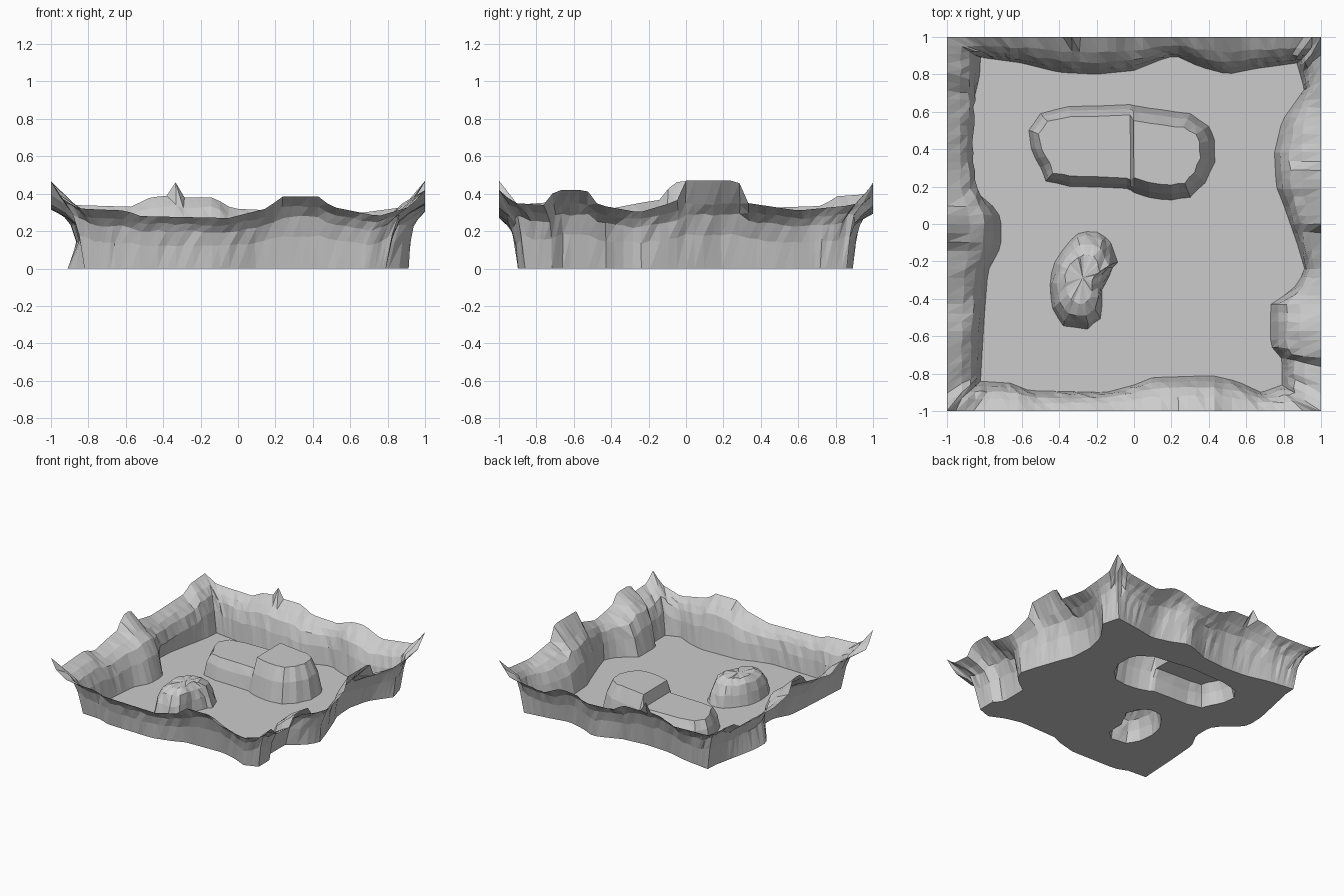
import bpy, bmesh, random
from mathutils import Vector

if "Cube" in bpy.data.objects:
    bpy.data.objects.remove(bpy.data.objects["Cube"])
random.seed(4)


def lerp_table(table, t):
    # piecewise linear lookup
    if t <= table[0][0]:
        return table[0][1]
    for (a, u), (b, v) in zip(table, table[1:]):
        if t <= b:
            return u + (v - u) * (t - a) / (b - a)
    return table[-1][1]


def refine(loop, n=2, jitter=0.005):
    # add points along a closed outline and roughen it
    out = []
    for a, b in zip(loop, loop[1:] + loop[:1]):
        for i in range(n):
            p = Vector(a).lerp(Vector(b), i / n)
            out.append(Vector((p.x + random.uniform(-jitter, jitter),
                               p.y + random.uniform(-jitter, jitter), 0)))
    return out


def finish(name, bm):
    bmesh.ops.recalc_face_normals(bm, faces=bm.faces)
    if sum(f.normal.z * f.calc_area() for f in bm.faces) < 0:
        bmesh.ops.reverse_faces(bm, faces=bm.faces)
    me = bpy.data.meshes.new(name)
    bm.to_mesh(me)
    bm.free()
    ob = bpy.data.objects.new(name, me)
    bpy.context.collection.objects.link(ob)
    return ob


def skin(name, rings, cap=False):
    # bridge equal-length closed rings
    bm = bmesh.new()
    vs = [[bm.verts.new(p) for p in r] for r in rings]
    n = len(rings[0])
    for lo, hi in zip(vs, vs[1:]):
        for i in range(n):
            j = (i + 1) % n
            bm.faces.new((lo[i], lo[j], hi[j]))
            bm.faces.new((lo[i], hi[j], hi[i]))
    if cap:
        mid = bm.verts.new(sum(rings[-1], Vector()) / n)
        for i in range(n):
            bm.faces.new((vs[-1][i], vs[-1][(i + 1) % n], mid))
    return finish(name, bm)


# sides of the cliff: (position along side, distance of foot from centre)
feet = {
    'front': [(-.82, .84), (-.66, .85), (-.56, .89), (-.15, .9), (0, .86), (.1, .82),
              (.42, .81), (.55, .84), (.68, .9), (.79, .86)],
    'right': [(-.86, .79), (-.72, .79), (-.65, .73), (-.43, .73), (-.35, .85), (-.25, .915),
              (-.1, .87), (.1, .8), (.2, .76), (.38, .75), (.55, .79), (.72, .91), (.86, .87)],
    'back': [(-.82, .89), (-.6, .86), (-.4, .81), (-.2, .8), (0, .82), (.15, .88), (.22, .9),
             (.35, .84), (.5, .8), (.65, .83), (.87, .86)],
    'left': [(-.84, .82), (-.5, .8), (-.25, .78), (-.12, .71), (.03, .71), (.1, .75),
             (.2, .82), (.4, .84), (.89, .82)],
}
# rim heights along each side
rims = {
    'front': [(-1, .47), (-.95, .38), (-.85, .32), (-.6, .31), (-.52, .28), (-.05, .27), (.15, .32),
              (.24, .385), (.43, .385), (.5, .33), (.75, .28), (.92, .33), (1, .42)],
    'right': [(-1, .42), (-.92, .35), (-.76, .34), (-.7, .42), (-.53, .42), (-.47, .34), (-.25, .3),
              (-.05, .36), (0, .47), (.28, .47), (.33, .35), (.6, .31), (.9, .34), (1, .45)],
    'back': [(-1, .4), (-.9, .34), (-.57, .33), (-.47, .38), (-.37, .39), (-.355, .46), (-.31, .46),
             (-.29, .38), (-.13, .38), (-.03, .32), (.2, .31), (.35, .36), (.45, .36), (.6, .29), (.9, .33), (1, .45)],
    'left': [(-1, .47), (-.92, .34), (-.65, .36), (-.55, .36), (-.45, .31), (-.25, .35), (-.12, .37),
             (-.08, .46), (.04, .47), (.08, .36), (.3, .32), (.74, .335), (.79, .385), (1, .4)],
}
undercut = [(.08, 0), (.26, .085), (.45, .06), (.8, 0)]  # recess at the left foot
place = {'front': lambda t, d: Vector((t, -d, 0)), 'right': lambda t, d: Vector((d, t, 0)),
         'back': lambda t, d: Vector((t, d, 0)), 'left': lambda t, d: Vector((-d, t, 0))}
profile = [(0, 0), (.14, .45), (.32, .72), (.58, .86), (1, 1)]  # (outward, up)

# cliff wall
N = 42
rings = [[] for _ in profile]
for side in ('front', 'right', 'back', 'left'):
    forward = side in ('front', 'right')
    for i in range(N):
        r = (-1 + 2 * i / N) * (1 if forward else -1)
        ends = feet[side][0][0], feet[side][-1][0]
        b = r
        if abs(r) > .65:
            c = ends[1] if r > 0 else ends[0]
            s = .65 if r > 0 else -.65
            b = s + (r - s) * (c - s) / (.35 if r > 0 else -.35)
        foot = place[side](b, lerp_table(feet[side], b))
        edge = place[side](r, 1)
        h = lerp_table(rims[side], r)
        for k, (u, v) in enumerate(profile):
            p = foot.lerp(edge, u)
            if k == 0 and side == 'left':
                p.x -= lerp_table(undercut, b)
            elif k in (1, 2, 3):
                p += Vector([random.uniform(-.006, .006) for _ in range(3)])
                p.z += v * min(h, .4)
            elif k == 4:
                p.z = h
            rings[k].append(p)
skin("cliff_wall", rings)

# two-level plateau, hollow underneath
mesa = refine([(-.56, .5), (-.5, .59), (-.35, .63), (-.02, .635), (.02, .63), (.15, .61), (.3, .59),
               (.4, .52), (.43, .45), (.43, .33), (.38, .22), (.3, .14), (.2, .13), (.08, .14),
               (0, .17), (-.04, .19), (-.35, .2), (-.47, .23), (-.5, .3), (-.55, .4)], 2, .003)


def mesa_ring(share, level):
    out = []
    for p in mesa:
        high = p.x > -.015
        axis = Vector((min(max(p.x, -.32), .2), .4, 0))
        q = p + (axis - p).normalized() * share * (.08 if high else .055)
        q.z = level * (.265 if high else .17) + random.uniform(-.006, .006) * (level < 1)
        out.append(q)
    return out


mesa_rings = [mesa, mesa_ring(.4, .6), mesa_ring(1, 1)]
skin("plateau_sides", mesa_rings)
bm = bmesh.new()
top = [bm.verts.new(p) for p in mesa_rings[-1]]
# split the top outline into its low and high runs
k = next(i for i, v in enumerate(top) if v.co.z < .2 and top[i - 1].co.z > .2)
loop = top[k:] + top[:k]
low = [v for v in loop if v.co.z < .2]
high = [v for v in loop if v.co.z > .2]
bm.faces.new(low)
bm.faces.new(high)
bm.faces.new((low[-1], low[0], high[-1], high[0]))  # step between the levels
finish("plateau_top", bm)

# boulder, hollow underneath
rock = refine([(-.45, -.32), (-.42, -.2), (-.35, -.1), (-.3, -.05), (-.2, -.04), (-.12, -.1),
               (-.09, -.2), (-.13, -.27), (-.17, -.35), (-.18, -.5), (-.25, -.56), (-.38, -.55),
               (-.44, -.45)], 2, .006)
rock_rings = [rock]
for scale, z in ((.9, .09), (.75, .16), (.5, .2)):
    ring = []
    for p in rock:
        q = Vector((-.28, -.29, 0)).lerp(p, scale)
        q += Vector([random.uniform(-.008, .008) for _ in range(3)])
        q.z += z
        ring.append(q)
    rock_rings.append(ring)
skin("boulder", rock_rings, cap=True)

# flat floor with openings under the plateau and boulder
bm = bmesh.new()
for outline in (rings[0], mesa, rock):
    vs = [bm.verts.new(p) for p in outline]
    for a, b in zip(vs, vs[1:] + vs[:1]):
        bm.edges.new((a, b))
bmesh.ops.triangle_fill(bm, use_beauty=True, use_dissolve=False, edges=bm.edges[:], normal=(0, 0, 1))
finish("floor", bm)
